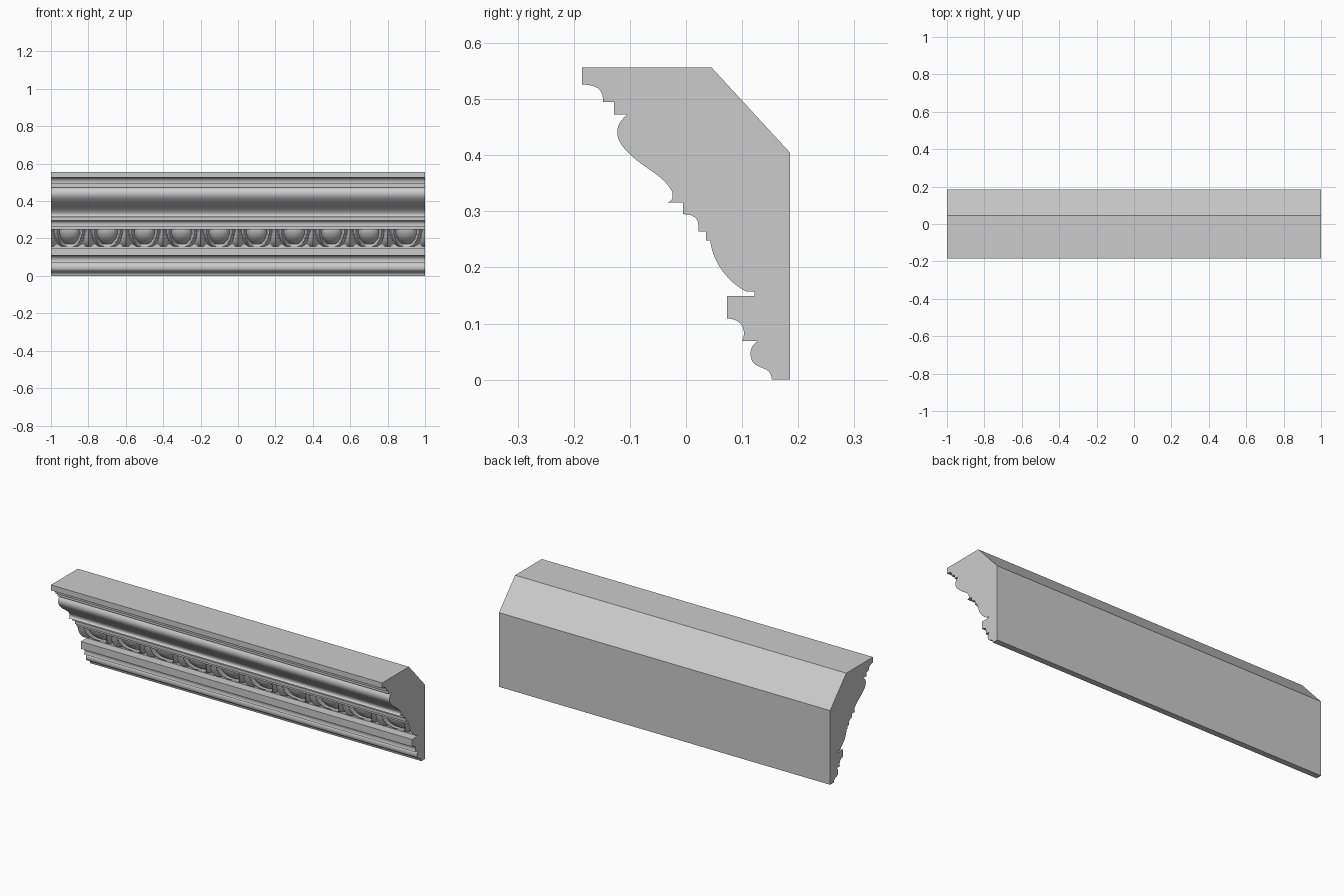
import bpy, bmesh, math
from mathutils import Vector

if "Cube" in bpy.data.objects:
    bpy.data.objects.remove(bpy.data.objects["Cube"])


def bez(*p, n=12):
    """Points along a cubic curve in the y-z section."""
    a, b, c, d = [Vector(q) for q in p]
    return [tuple(a*(1-t)**3 + 3*b*t*(1-t)**2 + 3*c*t*t*(1-t) + d*t**3)
            for t in [i / n for i in range(n + 1)]]


def finish(bm, name, angle):
    bmesh.ops.recalc_face_normals(bm, faces=bm.faces)
    me = bpy.data.meshes.new(name)
    bm.to_mesh(me)
    bm.free()
    ob = bpy.data.objects.new(name, me)
    bpy.context.collection.objects.link(ob)
    bpy.ops.object.select_all(action='DESELECT')
    ob.select_set(True)
    bpy.context.view_layer.objects.active = ob
    bpy.ops.object.shade_smooth_by_angle(angle=math.radians(angle))


def loft(rings, name, angle):
    """Skin closed rings and cap both ends."""
    bm = bmesh.new()
    vs = [[bm.verts.new(p) for p in r] for r in rings]
    n = len(vs[0])
    for a, b in zip(vs, vs[1:]):
        for i in range(n):
            j = (i + 1) % n
            bm.faces.new((a[i], a[j], b[j], b[i]))
    bm.faces.new(vs[0])
    bm.faces.new(vs[-1])
    finish(bm, name, angle)


# Moulding section: flat back and chamfer, then the face from bottom to top
section = [(-.185, .556), (.046, .556), (.185, .405), (.185, 0), (.153, 0)]
section += bez((.152, .006), (.148, .027), (.115, .016), (.115, .046), n=14)   # base bead
section += bez((.115, .046), (.115, .057), (.120, .064), (.128, .069), n=6)[1:]
section += bez((.100, .069), (.108, .085), (.102, .109), (.073, .109))         # lower cove
section += [(.073, .149), (.122, .149), (.122, .248), (.036, .248),
            (.036, .264), (.022, .264)]
section += bez((.022, .275), (.022, .288), (.013, .295), (-.005, .295), n=8)   # small cove
section += [(-.005, .316), (-.033, .316)]
section += bez((-.029, .318), (-.023, .321), (-.021, .330), (-.028, .341), n=6)
section += bez((-.028, .341), (-.045, .367), (-.080, .380), (-.103, .405), n=14)[1:]
section += bez((-.103, .405), (-.130, .430), (-.128, .455), (-.104, .473))[1:]  # large ogee
section += [(-.128, .473), (-.128, .495), (-.148, .495)]
section += bez((-.148, .502), (-.150, .518), (-.160, .526), (-.185, .526), n=8)
loft([[(x, y, z) for y, z in section] for x in (-1, 1)], "cornice_moulding", 30)

# Egg-and-dart band: carved relief on a quarter-round
face = bez((.107, .157), (.072, .174), (.046, .212), (.042, .249), n=30)


def carve(x, z):
    """Depth of the carving below the quarter-round."""
    u = abs((x + 1) % .2 - .1)
    v = max(0, .247 - z)
    r = math.hypot(u / .054, v / .078)
    egg = .004 + .034 * (1 - math.sqrt(max(0, 1 - r * r)))
    k = (r - 1.27) / .20                                   # shell around the egg
    rim = .008 + .026 * min(1, k * k) if abs(k) < 1 else .034
    w = .010 + .02 * v / .09                               # dart widens downward
    dart = .001 + .030 * (.1 - u) / w
    return min(egg, rim, dart, .034)


cols = 440
rings = []
for i in range(cols + 1):
    x = -1 + 2 * i / cols
    ring = [(x, min(y + carve(x, z), .121), z) for y, z in face]
    rings.append(ring + [(x, .15, .249), (x, .15, .157)])
loft(rings, "egg_and_dart_band", 40)
